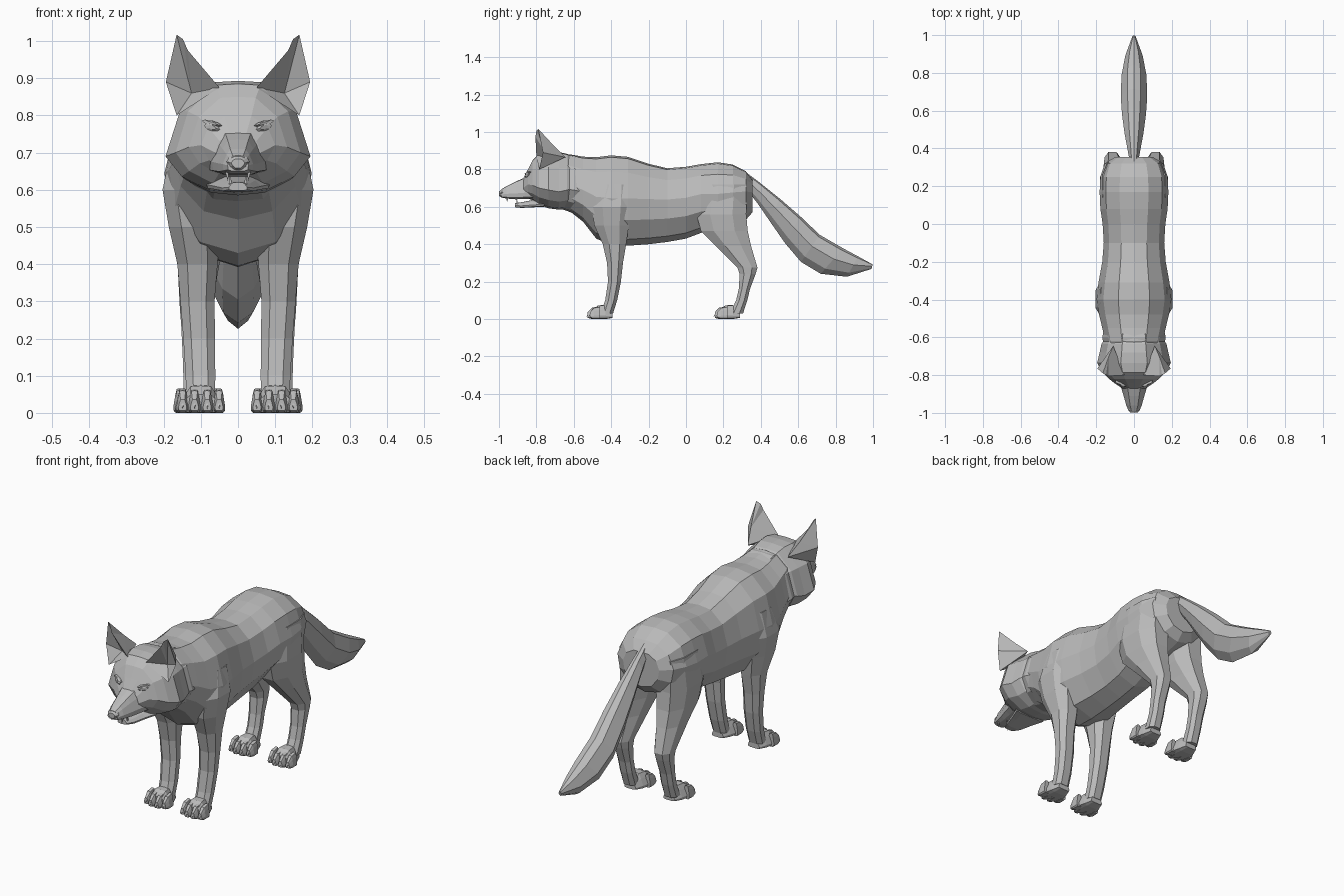
import bpy, bmesh, math
from mathutils import Vector

fur = bpy.data.materials.new("grey_fur")
fur.diffuse_color = (0.5, 0.5, 0.5, 1)


def make(name, verts, faces, mirror=False):
    """Flat shaded object, optionally mirrored across x = 0."""
    me = bpy.data.meshes.new(name)
    me.from_pydata([tuple(v) for v in verts], [], faces)
    bm = bmesh.new()
    bm.from_mesh(me)
    bmesh.ops.recalc_face_normals(bm, faces=bm.faces)
    bm.to_mesh(me)
    bm.free()
    me.materials.append(fur)
    ob = bpy.data.objects.new(name, me)
    bpy.context.collection.objects.link(ob)
    if mirror:
        ob.modifiers.new("mirror", 'MIRROR').use_mirror_merge = False
    return ob


def loft(name, rings, mirror=False):
    """Skin a list of equal rings and cap both ends."""
    n = len(rings[0])
    verts = [v for r in rings for v in r]
    faces = [(i * n + j, i * n + (j + 1) % n, (i + 1) * n + (j + 1) % n, (i + 1) * n + j)
             for i in range(len(rings) - 1) for j in range(n)]
    faces += [tuple(range(n)), tuple(range(len(verts) - n, len(verts)))]
    return make(name, verts, faces, mirror)


def ring(y, top, bottom, w, mid, profile, cx=0):
    """Symmetric cross-section; profile = (width, height) with height +1 top, -1 bottom."""
    half = [(a * w, mid + h * ((top - mid) if h > 0 else (mid - bottom))) for a, h in profile]
    pts = half + [(-x, z) for x, z in half[-2:0:-1]]
    return [(cx + x, y, z) for x, z in pts]


BODY = [(0, 1), (.42, .96), (.82, .66), (1, .1), (.92, -.4), (.55, -.85), (0, -1)]
HEAD = [(0, 1), (.36, .98), (.8, .6), (1, 0), (.78, -.55), (.4, -.92), (0, -1)]
MUZZLE = [(0, 1), (.5, .96), (.75, .5), (1, -.3), (.95, -.8), (.6, -1), (0, -1)]

# Torso and neck: y, top, bottom, half width, height of widest point
torso = [(-.70, .86, .63, .12, .73), (-.62, .88, .575, .152, .70), (-.55, .868, .52, .168, .67),
         (-.48, .865, .43, .185, .63), (-.40, .875, .395, .198, .62), (-.31, .867, .392, .188, .62),
         (-.20, .83, .40, .168, .62), (-.10, .806, .412, .16, .62), (0, .814, .43, .166, .63),
         (.08, .828, .46, .178, .65), (.17, .838, .49, .182, .65), (.25, .826, .51, .178, .66),
         (.32, .79, .53, .155, .67), (.355, .745, .57, .10, .67)]
loft("torso", [ring(*t, BODY) for t in torso])

# Neck ruff, two overlapping collars behind the cheeks
loft("neck_ruff", [ring(*t, HEAD) for t in [
    (-.70, .87, .60, .15, .70), (-.60, .878, .565, .168, .69), (-.55, .86, .575, .158, .68)]])

# Head with cheeks and brow
skull = [(-.60, .865, .60, .15, .70), (-.635, .883, .588, .172, .69), (-.68, .893, .585, .182, .68),
         (-.735, .893, .592, .195, .69), (-.785, .885, .61, .168, .70), (-.82, .85, .635, .132, .715),
         (-.845, .80, .645, .10, .72), (-.87, .752, .648, .062, .70)]
loft("head", [ring(*t, HEAD) for t in skull])
snout = [(-.80, .77, .645, .085, .69), (-.86, .757, .642, .07, .69), (-.91, .735, .64, .055, .685),
         (-.96, .71, .644, .041, .68), (-.99, .692, .65, .028, .672)]
loft("muzzle", [ring(*t, MUZZLE) for t in snout])
jaw = [(-.76, .645, .60, .085, .62), (-.82, .636, .597, .062, .615),
       (-.88, .624, .594, .043, .61), (-.915, .62, .598, .025, .61)]
loft("lower_jaw", [ring(*t, MUZZLE) for t in jaw])
loft("nose", [ring(*t, HEAD) for t in [
    (-.96, .70, .652, .028, .68), (-.985, .694, .65, .031, .676), (-.999, .683, .658, .018, .672)]])


def spike(name, base, tip, r):
    """Four-sided spike for teeth and claws."""
    b, t = Vector(base), Vector(tip)
    d = (t - b).normalized()
    u = d.orthogonal().normalized()
    v = d.cross(u)
    make(name, [b + u * r, b + v * r, b - u * r, b - v * r, t],
         [(0, 1, 2, 3)] + [(i, (i + 1) % 4, 4) for i in range(4)], True)


spike("upper_fang", (.03, -.955, .65), (.027, -.957, .622), .007)
spike("lower_fang", (.02, -.902, .615), (.022, -.905, .643), .006)

# Almond eyes with a raised upper lid
for name, w, h, dz, y in (("eye", .021, .011, 0, -.858), ("eyelid", .027, .007, .011, -.857)):
    outline = []
    for i in range(8):
        a = math.tau * i / 8
        x = w * math.cos(a)
        outline.append((.07 + x, y + .35 * (x + .02), .768 + dz + h * math.sin(a) + .25 * x))
    loft(name, [[(x, yy + .03, z) for x, yy, z in outline], outline,
                [(.07 + (x - .07) * .5, yy - .005, .768 + dz + (z - .768 - dz) * .5)
                 for x, yy, z in outline]], True)

# Cupped ears: rim, hollow and back
ear = [(.05, -.80, .875), (.135, -.805, .975), (.165, -.79, 1.017), (.194, -.765, .89),
       (.165, -.785, .80), (.125, -.735, .86), (.11, -.645, .865), (.135, -.705, .925),
       (.148, -.80, 1.005)]
make("ear", ear, [(0, 1, 5), (1, 8, 5), (8, 2, 5), (2, 3, 5), (3, 4, 5), (4, 0, 5),
                  (0, 6, 7), (0, 7, 1), (1, 7, 8), (8, 7, 2), (2, 7, 3), (3, 7, 6),
                  (3, 6, 4), (0, 4, 6)], True)


def leg(name, sections):
    """Octagonal limb; each section is z, front y, back y, inner x, outer x."""
    rings = []
    for z, y0, y1, x0, x1 in sections:
        cx, cy, rx, ry = (x0 + x1) / 2, (y0 + y1) / 2, (x1 - x0) / 2, (y1 - y0) / 2
        rings.append([(cx + a * rx, cy + b * ry, z) for a, b in (
            (1, .45), (.5, 1), (-.5, 1), (-1, .45), (-1, -.45), (-.5, -1), (.5, -1), (1, -.45))])
    loft(name, rings, True)


leg("front_leg", [(.72, -.46, -.30, .08, .178), (.60, -.505, -.29, .06, .203),
                  (.50, -.49, -.305, .05, .186), (.40, -.445, -.32, .055, .163),
                  (.30, -.422, -.337, .063, .155), (.20, -.417, -.348, .062, .147),
                  (.10, -.432, -.368, .061, .141), (.03, -.455, -.39, .062, .138)])
leg("hind_leg", [(.72, .08, .325, .06, .168), (.56, .055, .322, .02, .18),
                 (.47, .08, .33, .035, .172), (.39, .16, .348, .052, .162),
                 (.275, .275, .382, .072, .156), (.24, .287, .372, .075, .153),
                 (.16, .282, .342, .08, .149), (.10, .268, .328, .08, .147),
                 (.03, .235, .305, .08, .147)])


def paw(name, cx, toe_y):
    """Pad, four toes and claws; the foot points to -y."""
    pad = [(.138, .045, .006, .032, .02), (.10, .075, 0, .046, .025),
           (.06, .073, 0, .056, .025), (.03, .05, .002, .055, .02)]
    loft(name + "_pad", [ring(toe_y + d, t, b, w, m, MUZZLE, cx) for d, t, b, w, m in pad], True)
    for i, off in enumerate((-.049, -.017, .017, .049)):
        y = toe_y + (.016 if i in (0, 3) else .004)
        x = cx + off
        toe = [(.055, .066, 0, .0155, .03), (.022, .06, 0, .0165, .025), (0, .036, .006, .011, .02)]
        loft(name + "_toe", [ring(y + d, t, b, w, m, MUZZLE, x) for d, t, b, w, m in toe], True)
        spike(name + "_claw", (x, y + .004, .025), (x, y - .008, .010), .005)


paw("front_paw", .10, -.53)
paw("hind_paw", .108, .15)

# Bushy tail: top point, bottom point, half width
brush = [((.32, .785), (.335, .68), .022), ((.40, .725), (.385, .615), .034),
         ((.50, .645), (.45, .52), .05), ((.61, .55), (.53, .405), .063),
         ((.715, .45), (.615, .305), .07), ((.84, .378), (.72, .242), .066),
         ((.92, .335), (.86, .226), .045), ((.998, .292), (.992, .268), .008)]
SHAPE = [(0, 0), (.5, .07), (1, .42), (.6, .8), (0, 1)]
rings = []
for top, bottom, w in brush:
    a, b = Vector((0, *top)), Vector((0, *bottom))
    half = [(k * w, a.lerp(b, t)) for k, t in SHAPE]
    half += [(-x, p) for x, p in half[-2:0:-1]]
    rings.append([(x, p.y, p.z) for x, p in half])
loft("tail", rings)
